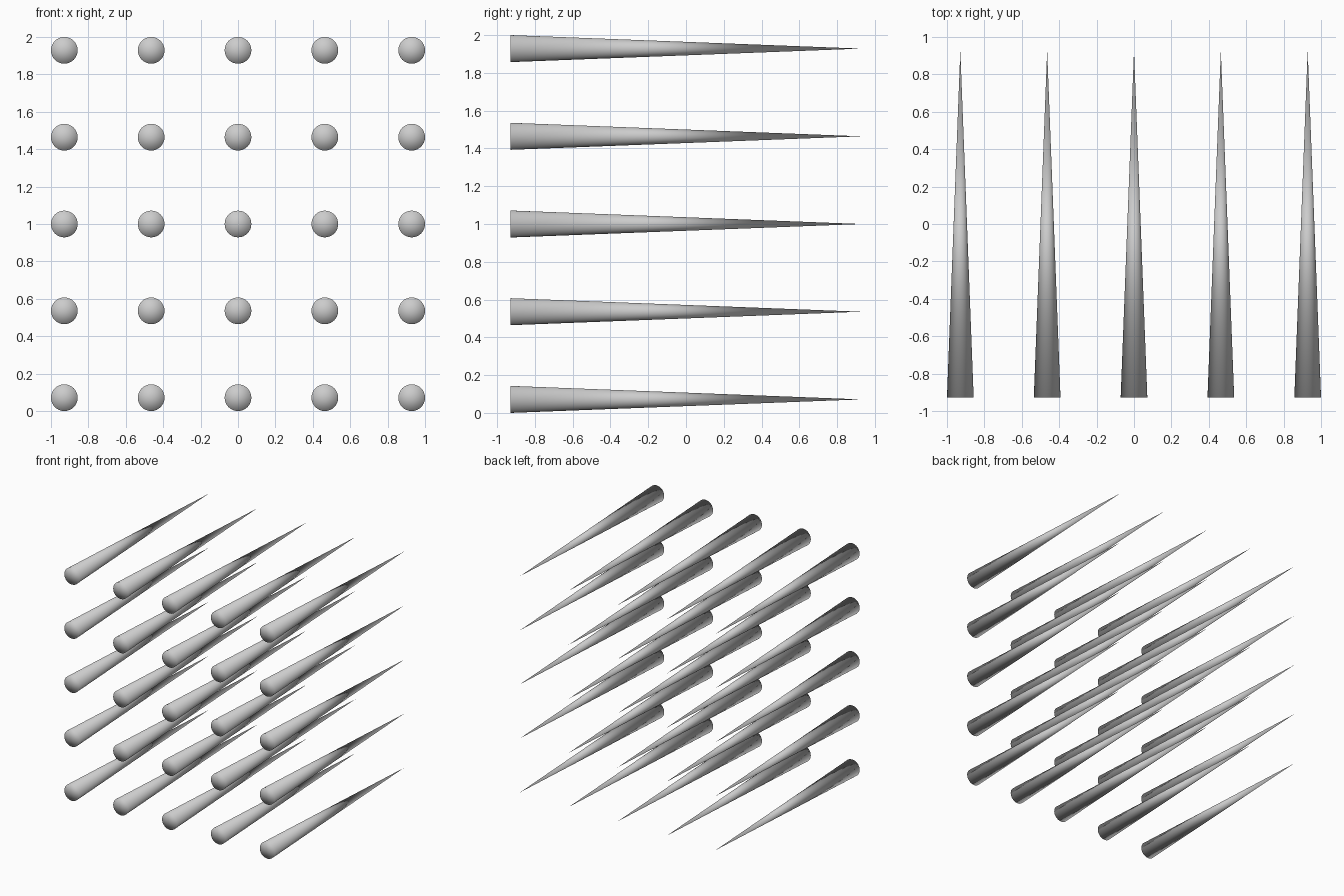
import bpy, math

if "Cube" in bpy.data.objects:
    bpy.data.objects.remove(bpy.data.objects["Cube"])

R = 1 / 14            # base radius
STEP = 6.5 / 14       # grid spacing
LENGTH = 26 / 14      # base to tip


def spike(name, x, z):
    # Cone pointing to the back, with a smooth-shaded flat base on the front
    bpy.ops.mesh.primitive_cone_add(vertices=32, radius1=R, radius2=0, depth=LENGTH,
                                    end_fill_type='TRIFAN', location=(x, 0, z),
                                    rotation=(-math.pi / 2, 0, 0))
    bpy.ops.object.shade_smooth()
    bpy.context.object.name = name


# 5 x 5 grid of spikes
for row in range(5):
    for col in range(5):
        spike(f"spike_row{row + 1}_col{col + 1}", (col - 2) * STEP, R + row * STEP)
